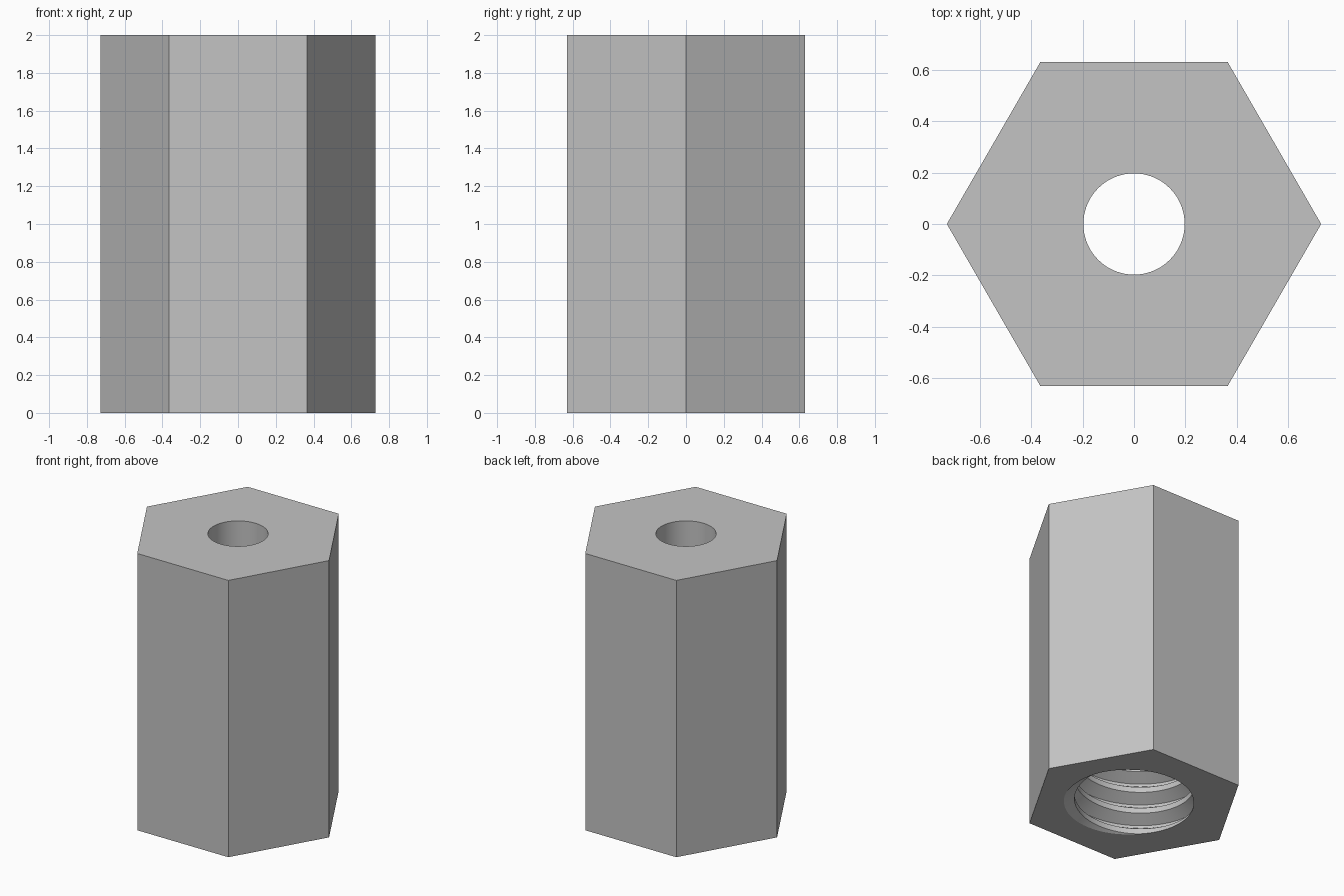
import bpy
import bmesh
from math import cos, sin, pi

cube = bpy.data.objects.get("Cube")
if cube:
    bpy.data.objects.remove(cube, do_unlink=True)

HEIGHT, HEX_R = 2.0, 0.728
HOLE_R = 0.197
MINOR_R, MAJOR_R, PITCH = 0.39, 0.47, 0.157
DEPTH = 1.575
STEPS = 72

metal = bpy.data.materials.new("plain grey metal")
metal.use_nodes = True
grey = (0.55, 0.55, 0.55, 1)
metal.diffuse_color = grey
metal.node_tree.nodes["Principled BSDF"].inputs["Base Color"].default_value = grey

bm = bmesh.new()

# Threaded bore: a helical strip with flat roots, sloped flanks and flat crests
profile = [(-3 / 8, MINOR_R), (-1 / 16, MAJOR_R), (1 / 16, MAJOR_R), (3 / 8, MINOR_R)]
turns = int(DEPTH / PITCH) + 5
columns = []
for i in range(STEPS):
    a = 2 * pi * i / STEPS
    columns.append([
        bm.verts.new((r * cos(a), r * sin(a), PITCH * (k - 2 + f + i / STEPS)))
        for k in range(turns) for f, r in profile])
for i in range(STEPS):
    here = columns[i]
    # the seam joins each turn to the next one up
    after = columns[i + 1] if i + 1 < STEPS else columns[0][len(profile):]
    for k in range(len(after) - 1):
        bm.faces.new((here[k], here[k + 1], after[k + 1], after[k]))


def trim(z, direction):
    """Cut the bore flat at height z and return the edges of the cut."""
    bmesh.ops.bisect_plane(bm, geom=bm.verts[:] + bm.edges[:] + bm.faces[:], dist=1e-5,
                           plane_co=(0, 0, z), plane_no=(0, 0, direction), clear_outer=True)
    return [e for e in bm.edges if e.is_boundary
            and all(abs(v.co.z - z) < 1e-4 for v in e.verts)]


bore_bottom = trim(0, -1)
bore_top = trim(DEPTH, 1)


def tube(radius, sides, z0, z1):
    """Make an open prism wall and return its bottom and top edges."""
    rings = []
    for z in (z0, z1):
        rings.append([bm.verts.new((radius * cos(2 * pi * i / sides),
                                    radius * sin(2 * pi * i / sides), z))
                      for i in range(sides)])
    low, high = rings
    for i in range(sides):
        j = (i + 1) % sides
        bm.faces.new((low[i], low[j], high[j], high[i]))
    return [[bm.edges.get((ring[i], ring[(i + 1) % sides])) for i in range(sides)]
            for ring in rings]


# Hexagonal outside and the small clearance hole through the top
hex_bottom, hex_top = tube(HEX_R, 6, 0, HEIGHT)
hole_bottom, hole_top = tube(HOLE_R, STEPS, DEPTH, HEIGHT)

# Flat end faces and the shelf at the end of the thread
for outer, inner, z in ((hex_bottom, bore_bottom, -1), (hex_top, hole_top, 1),
                        (bore_top, hole_bottom, -1)):
    bmesh.ops.triangle_fill(bm, edges=outer + inner, use_beauty=True, normal=(0, 0, z))
bmesh.ops.recalc_face_normals(bm, faces=bm.faces[:])

mesh = bpy.data.meshes.new("hex_standoff")
bm.to_mesh(mesh)
bm.free()
mesh.materials.append(metal)
standoff = bpy.data.objects.new("hex_standoff", mesh)
bpy.context.collection.objects.link(standoff)

bpy.ops.object.select_all(action='DESELECT')
standoff.select_set(True)
bpy.context.view_layer.objects.active = standoff
bpy.ops.object.shade_smooth_by_angle(angle=pi / 6)
